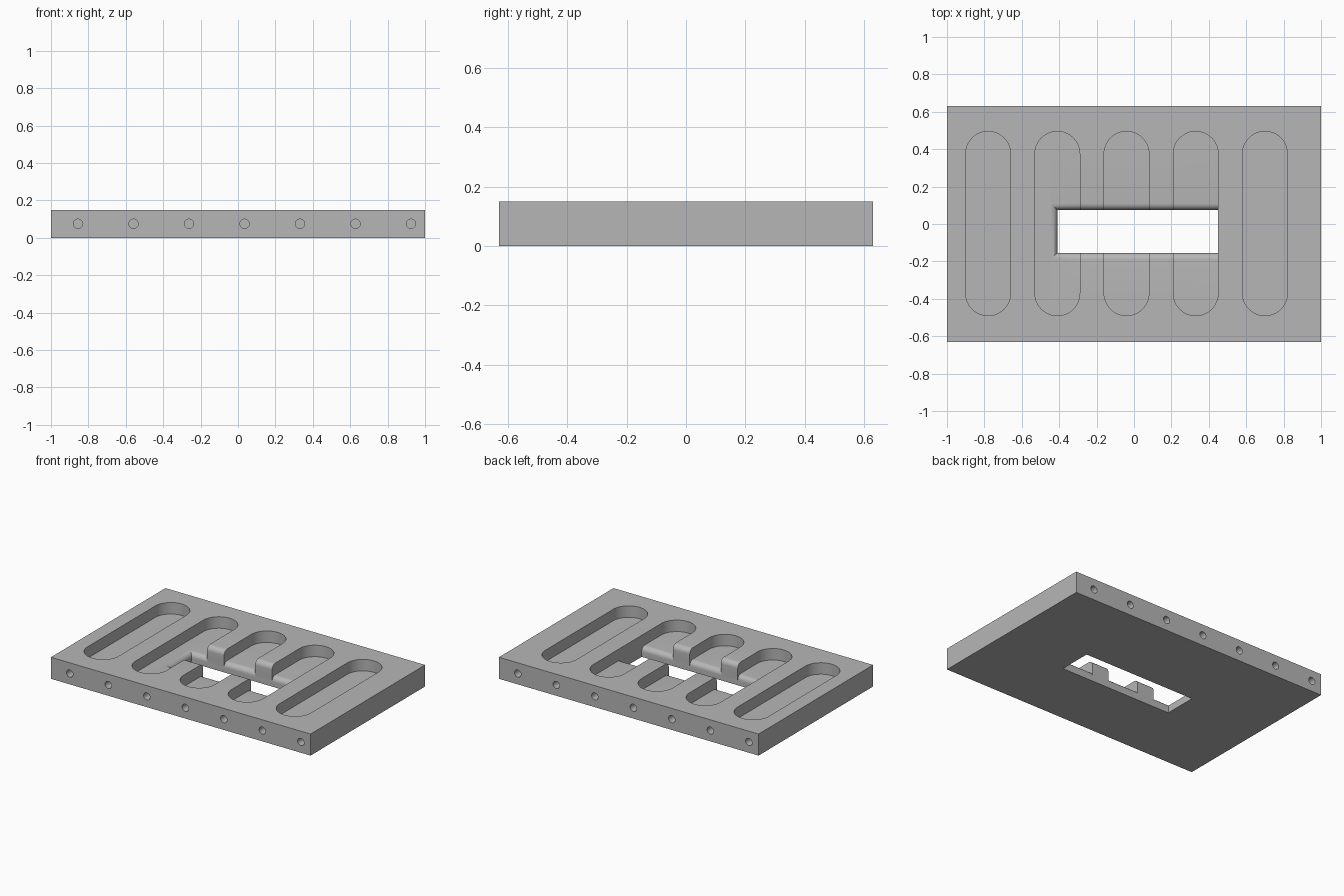
import bpy
import bmesh
from math import sin, cos, pi

default = bpy.data.objects.get("Cube")
if default:
    bpy.data.objects.remove(default, do_unlink=True)

WIDTH, DEPTH, HEIGHT = 2.0, 1.26, 0.15
FLOOR = 0.07                      # height of the pocket floors
POCKETS = [-0.78 + 0.37 * i for i in range(5)]
RADIUS = 0.12                     # pocket end radius
WIN_X, WIN_Y = (-0.41, 0.45), (-0.155, 0.075)
ROUND = 0.035                     # rounding of the window edges

grey = bpy.data.materials.new("machined grey")
grey.use_nodes = True
grey.diffuse_color = (0.47, 0.47, 0.47, 1)
grey.node_tree.nodes["Principled BSDF"].inputs["Base Color"].default_value = grey.diffuse_color


def loft(name, rings):
    """Closed solid through a stack of rings with equal point counts."""
    bm = bmesh.new()
    loops = [[bm.verts.new(p) for p in ring] for ring in rings]
    n = len(loops[0])
    for a, b in zip(loops, loops[1:]):
        for i in range(n):
            bm.faces.new((a[i], a[(i + 1) % n], b[(i + 1) % n], b[i]))
    bm.faces.new(loops[0])
    bm.faces.new(loops[-1])
    bmesh.ops.recalc_face_normals(bm, faces=bm.faces)
    mesh = bpy.data.meshes.new(name)
    bm.to_mesh(mesh)
    bm.free()
    mesh.materials.append(grey)
    ob = bpy.data.objects.new(name, mesh)
    bpy.context.collection.objects.link(ob)
    return ob


def rect(x, y, z):
    return [(x[0], y[0], z), (x[1], y[0], z), (x[1], y[1], z), (x[0], y[1], z)]


def block(name, x, y, z):
    return loft(name, [rect(x, y, h) for h in z])


def pocket(x):
    ends = [(0.375, 0), (-0.37, pi)]
    outline = [(x + RADIUS * cos(a + pi * i / 24), y + RADIUS * sin(a + pi * i / 24))
               for y, a in ends for i in range(25)]
    return loft("pocket_cutter", [[(px, py, z) for px, py in outline]
                                  for z in (FLOOR, HEIGHT + 0.1)])


def flare(x, top, left_too):
    """Window cutter that widens in a quarter round up to the given height."""
    rings = []
    for i in range(9):
        a = pi / 2 * i / 8
        o = ROUND * (1 - cos(a))
        rings.append(rect((x[0] - (o if left_too else 0), x[1]),
                          (WIN_Y[0] - o, WIN_Y[1] + o), top - ROUND + ROUND * sin(a)))
    rings.append([(px, py, top + 0.01) for px, py, _ in rings[-1]])
    return loft("edge_round_cutter", rings)


def bore(x, side):
    ring = [(0.025 * cos(2 * pi * i / 24), 0.025 * sin(2 * pi * i / 24)) for i in range(24)]
    return loft("bore_cutter", [[(x + u, side * y, HEIGHT / 2 + v) for u, v in ring]
                                for y in (DEPTH / 2 - 0.1, DEPTH / 2 + 0.05)])


plate = block("slotted_plate", (-WIDTH / 2, WIDTH / 2), (-DEPTH / 2, DEPTH / 2), (0, HEIGHT))

# Pockets, then the window through the floor, then its rounded edges
cutters = [pocket(x) for x in POCKETS]
cutters.append(block("window_cutter", WIN_X, WIN_Y, (-0.1, HEIGHT + 0.1)))
for i, x in enumerate(POCKETS[1:4]):
    left = WIN_X[0] if i == 0 else x - RADIUS
    cutters.append(flare((left, x + RADIUS), FLOOR, i == 0))
cutters.append(flare((POCKETS[1] + 0.05, POCKETS[3] - 0.05), HEIGHT, False))

# Bores along the front, and the same row turned half round at the back
for i in range(7):
    x = -0.855 + 0.2967 * i
    cutters += [bore(x, -1), bore(-x, 1)]

bpy.ops.object.select_all(action='DESELECT')
plate.select_set(True)
bpy.context.view_layer.objects.active = plate
for cutter in cutters:
    mod = plate.modifiers.new("cut", 'BOOLEAN')
    mod.operation = 'DIFFERENCE'
    mod.solver = 'EXACT'
    mod.object = cutter
    bpy.ops.object.modifier_apply(modifier=mod.name)
    bpy.data.objects.remove(cutter, do_unlink=True)

bpy.ops.object.shade_smooth_by_angle(angle=pi / 6)
